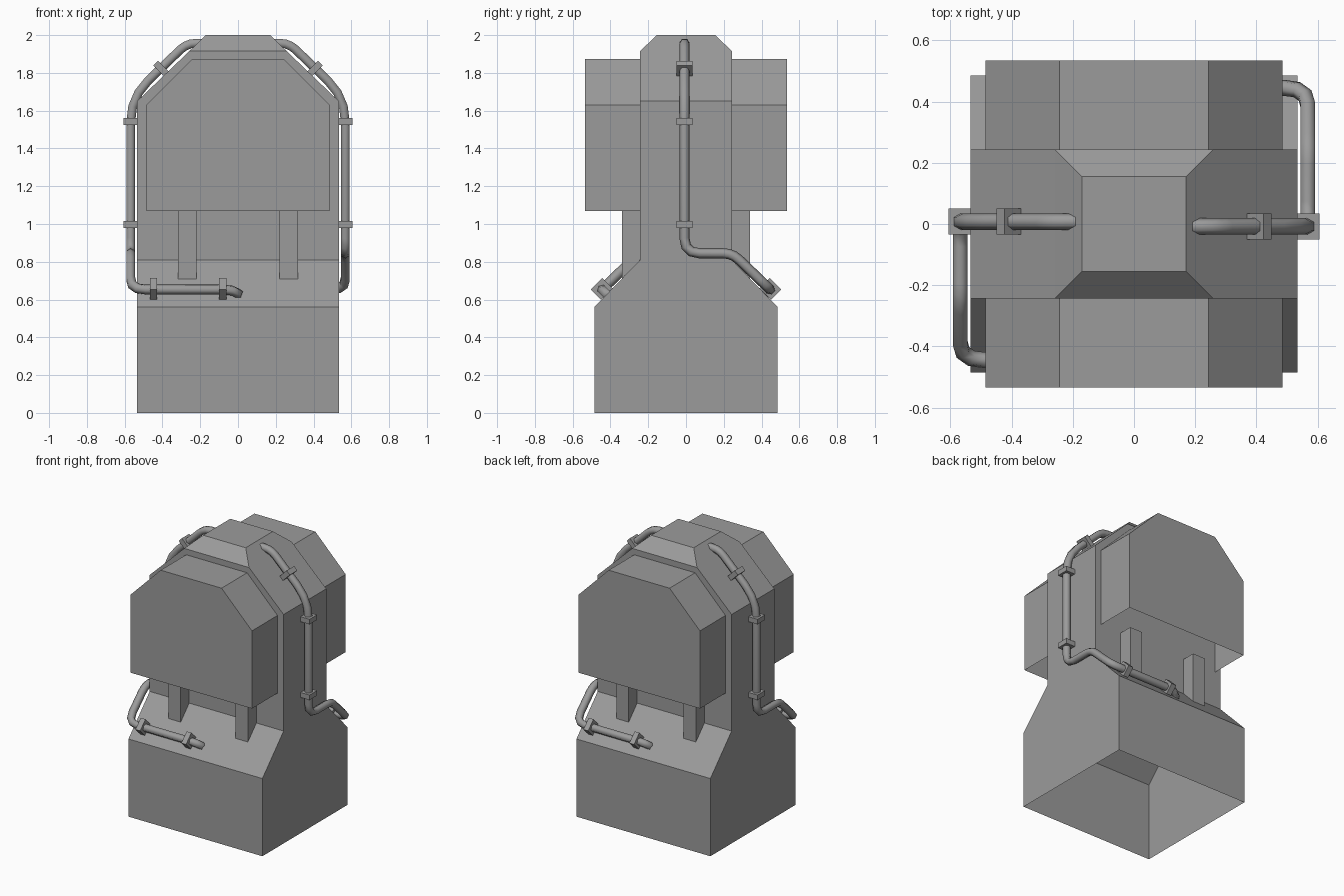
import bpy, bmesh, math
from mathutils import Vector, Matrix

if "Cube" in bpy.data.objects:
    bpy.data.objects.remove(bpy.data.objects["Cube"])

# Dark grey metal
metal = bpy.data.materials.new("dark_grey")
metal.diffuse_color = (.33, .33, .33, 1)
metal.use_nodes = True
metal.node_tree.nodes["Principled BSDF"].inputs["Base Color"].default_value = metal.diffuse_color


def make_object(name, verts, faces):
    mesh = bpy.data.meshes.new(name)
    mesh.from_pydata(verts, [], faces)
    bm = bmesh.new()
    bm.from_mesh(mesh)
    bmesh.ops.recalc_face_normals(bm, faces=bm.faces)
    bm.to_mesh(mesh)
    bm.free()
    mesh.materials.append(metal)
    obj = bpy.data.objects.new(name, mesh)
    bpy.context.collection.objects.link(obj)
    return obj


def rounded(points, radii):
    """Replace each inner corner of a path by a short arc."""
    pts = [Vector(p) for p in points]
    out = [pts[0]]
    for i in range(1, len(pts) - 1):
        a, c, b = pts[i - 1], pts[i], pts[i + 1]
        r = radii[i - 1]
        p, q = c + (a - c).normalized() * r, c + (b - c).normalized() * r
        for k in range(4):
            t = k / 3
            out.append(p * (1 - t) ** 2 + c * 2 * t * (1 - t) + q * t * t)
    return out + [pts[-1]]


def make_pipe(name, path):
    curve = bpy.data.curves.new(name, 'CURVE')
    curve.dimensions = '3D'
    curve.bevel_depth = 0.027
    curve.bevel_resolution = 1
    curve.use_fill_caps = True
    curve.materials.append(metal)
    spline = curve.splines.new('POLY')
    spline.points.add(len(path) - 1)
    for sp, p in zip(spline.points, path):
        sp.co = (*p, 1)
    obj = bpy.data.objects.new(name, curve)
    bpy.context.collection.objects.link(obj)
    bpy.ops.object.select_all(action='DESELECT')
    obj.select_set(True)
    bpy.context.view_layer.objects.active = obj
    bpy.ops.object.convert(target='MESH')
    bpy.ops.object.shade_smooth_by_angle(angle=math.radians(65))


def make_clamp(name, centre, size, axis, angle, turn):
    bpy.ops.mesh.primitive_cube_add(size=1)
    obj = bpy.context.object
    obj.name = name
    obj.data.materials.append(metal)
    obj.data.transform(turn @ Matrix.Translation(centre) @ Matrix.Rotation(math.radians(angle), 4, axis)
                       @ Matrix.Diagonal((*size, 1)))


# Main body: stacked rectangular rings, open underneath
rings = [(.534, .485, 0), (.534, .485, .56), (.534, .243, .81),
         (.534, .243, 1.65), (.258, .243, 1.915), (.17, .155, 2.0)]
verts = [(sx * x, sy * y, z) for x, y, z in rings
         for sx, sy in ((-1, -1), (1, -1), (1, 1), (-1, 1))]
faces = [(4 * r + i, 4 * r + (i + 1) % 4, 4 * r + 4 + (i + 1) % 4, 4 * r + 4 + i)
         for r in range(len(rings) - 1) for i in range(4)]
faces.append((20, 21, 22, 23))
make_object("main_body", verts, faces)

box_profile = [(-.485, 1.07), (-.485, 1.63), (-.243, 1.873),
               (.243, 1.873), (.485, 1.63), (.485, 1.07)]
leg_profile = [(.243, 1.07), (.34, 1.07), (.34, .71), (.243, .81)]

for side, s in (("back", 1), ("front", -1)):
    turn = Matrix.Rotation(0 if s == 1 else math.pi, 4, 'Z')

    # Chamfered housing, open below and towards the body
    verts = [(x, s * y, z) for y in (.534, .243) for x, z in box_profile]
    faces = [tuple(range(6))] + [(i, i + 1, i + 7, i + 6) for i in range(5)]
    make_object(side + "_housing", verts, faces)

    # Two supports resting on the sloped shoulder
    for name, cx in (("left", -.268), ("right", .268)):
        verts = [(cx + dx, s * y, z) for dx in (-.049, .049) for y, z in leg_profile]
        faces = [(0, 1, 2, 3), (4, 5, 6, 7)]
        faces += [(i, (i + 1) % 4, 4 + (i + 1) % 4, 4 + i) for i in range(4)]
        make_object(f"{side}_{name}_support", verts, faces)

    # Pipe from the roof, down the side, onto the shoulder
    X, Y = .568, -.008
    path = rounded([(.17, Y, 1.957), (.27, Y, 1.957), (X, Y, 1.67), (X, Y, .845),
                    (X, .245, .845), (X, .445, .653), (-.005, .445, .653),
                    (-.02, .40, .61)],
                   [.05, .13, .08, .05, .08, .08, .015])
    make_pipe(side + "_pipe", [turn @ p for p in path])

    # Clamps
    for i, z in enumerate((.997, 1.543)):
        make_clamp(f"{side}_side_clamp_{i}", (X, Y, z), (.076, .086, .036), 'X', 0, turn)
    make_clamp(side + "_roof_clamp", (.408, Y, 1.823), (.08, .086, .036), 'Y', -45, turn)
    for i, x in enumerate((.447, .081)):
        make_clamp(f"{side}_shoulder_clamp_{i}", (x, .446, .657), (.038, .086, .076), 'X', -45, turn)
